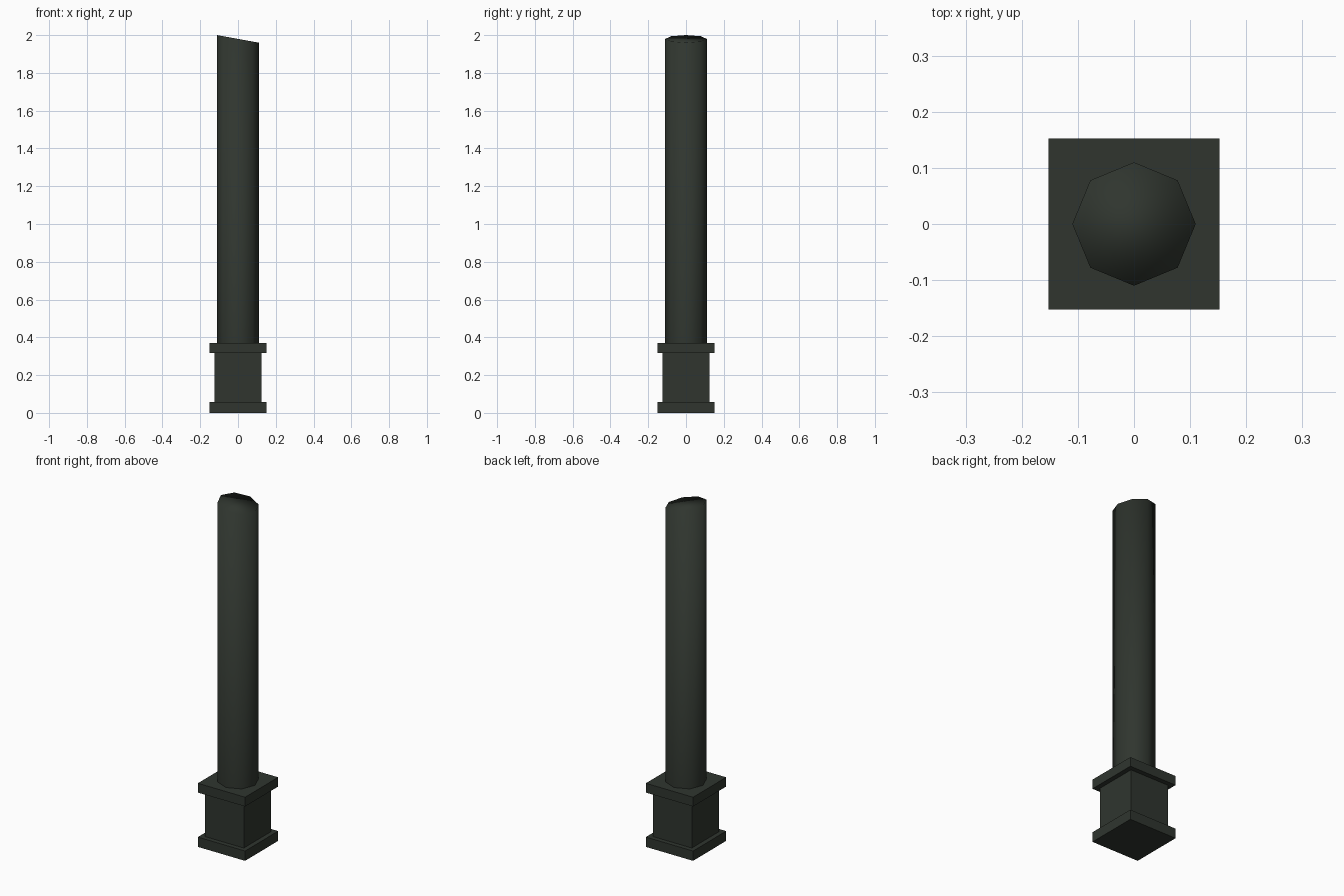
import bpy, bmesh, math

if "Cube" in bpy.data.objects:
    bpy.data.objects.remove(bpy.data.objects["Cube"])

mat = bpy.data.materials.new("dark green stone")
mat.diffuse_color = (0.029, 0.036, 0.028, 1)
mat.use_nodes = True
mat.node_tree.nodes["Principled BSDF"].inputs["Base Color"].default_value = mat.diffuse_color


def make_object(name, bm, smooth=False):
    bmesh.ops.recalc_face_normals(bm, faces=bm.faces)
    for f in bm.faces:
        f.smooth = smooth
    mesh = bpy.data.meshes.new(name)
    bm.to_mesh(mesh)
    bm.free()
    mesh.materials.append(mat)
    obj = bpy.data.objects.new(name, mesh)
    bpy.context.collection.objects.link(obj)
    return obj


# Square pedestal: one stepped profile of (half width, height)
bm = bmesh.new()
rings = []
for h, z in [(0.152, 0), (0.152, 0.057), (0.125, 0.057),
             (0.125, 0.316), (0.152, 0.316), (0.152, 0.37)]:
    rings.append([bm.verts.new((sx * h, sy * h, z))
                  for sx, sy in [(-1, -1), (1, -1), (1, 1), (-1, 1)]])
for a, b in zip(rings, rings[1:]):
    for i in range(4):
        j = (i + 1) % 4
        bm.faces.new((a[i], a[j], b[j], b[i]))
bm.faces.new(rings[0])
bm.faces.new(rings[-1])
make_object("pedestal", bm)

# Eight-sided shaft with a slanted, broken-off top
R = 0.11
bm = bmesh.new()
low, top = [], []
for i in range(8):
    a = i * math.pi / 4
    x, y = R * math.cos(a), R * math.sin(a)
    low.append(bm.verts.new((x, y, 0.37)))
    top.append(bm.verts.new((x, y, 1.98 - 0.02 * x / R)))
for i in range(8):
    j = (i + 1) % 8
    bm.faces.new((low[i], low[j], top[j], top[i]))
bm.faces.new(top)
make_object("shaft", bm, smooth=True)
